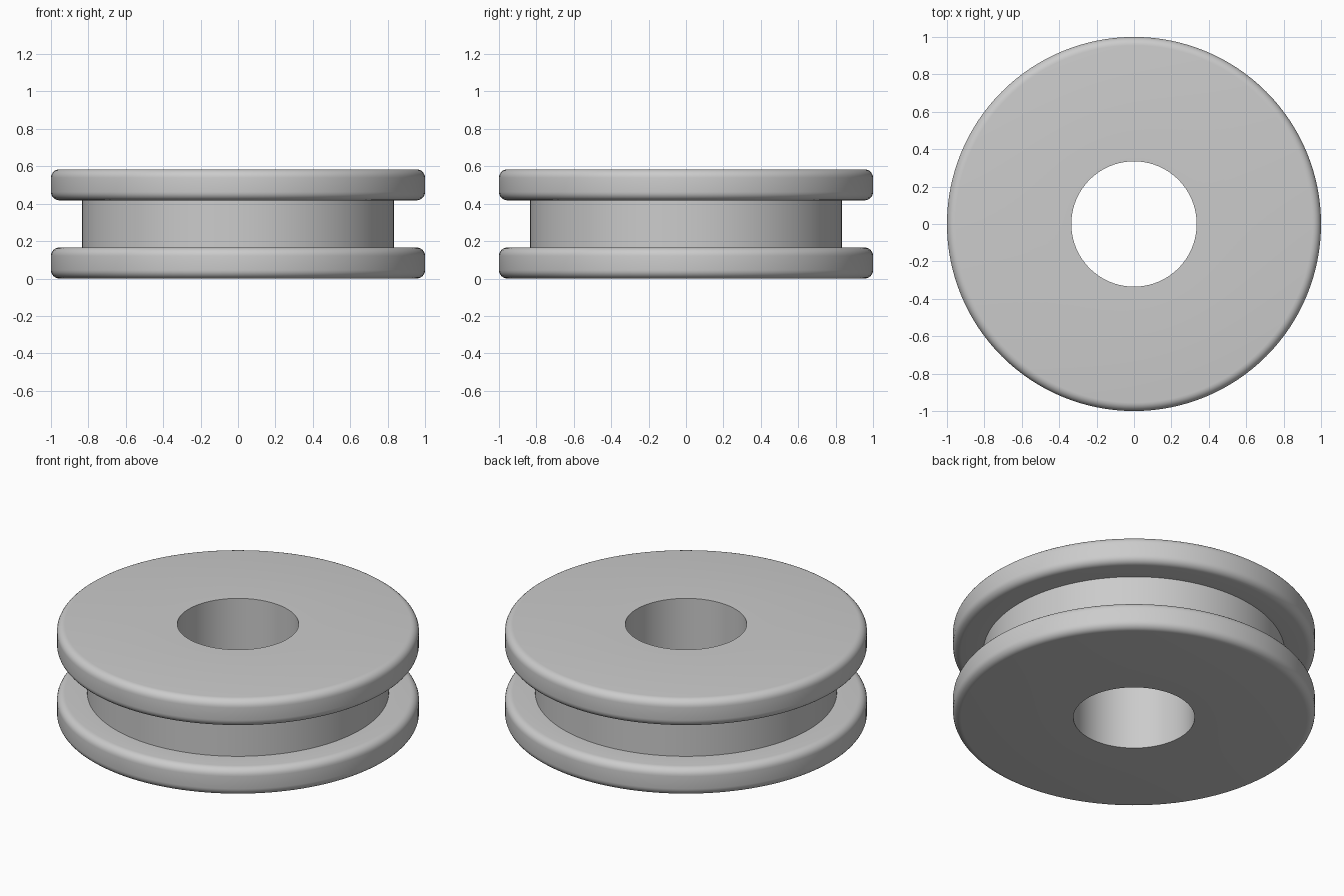
import bpy
import bmesh
import math
from mathutils import Vector

HEIGHT, FLANGE = 0.584, 0.166
RIM, GROOVE, BORE = 1.0, 0.833, 0.335
ROUND, SEGMENTS = 0.045, 128

if "Cube" in bpy.data.objects:
    bpy.data.objects.remove(bpy.data.objects["Cube"])

grey = bpy.data.materials.new("plain grey")
grey.use_nodes = True
colour = (0.6, 0.6, 0.6, 1)
grey.diffuse_color = colour
grey.node_tree.nodes["Principled BSDF"].inputs["Base Color"].default_value = colour


def corner(z, start):
    """Quarter-round rim corner, from the start angle in degrees."""
    return [(RIM - ROUND + ROUND * math.cos(math.radians(start + 15 * i)),
             z + ROUND * math.sin(math.radians(start + 15 * i))) for i in range(7)]


def flange(bottom):
    """Outer profile of one rounded flange, bottom to top."""
    return corner(bottom + ROUND, -90) + corner(bottom + FLANGE - ROUND, 0)


# Closed cross-section: bore, lower flange, groove, upper flange
upper = HEIGHT - FLANGE
profile = ([(BORE, 0)] + flange(0) + [(GROOVE, FLANGE), (GROOVE, upper)]
           + flange(upper) + [(BORE, HEIGHT)])

# Revolve the cross-section into a grooved wheel
bm = bmesh.new()
verts = [bm.verts.new((r, 0, z)) for r, z in profile]
edges = [bm.edges.new((v, verts[(i + 1) % len(verts)])) for i, v in enumerate(verts)]
bmesh.ops.spin(bm, geom=verts + edges, cent=Vector(), axis=(0, 0, 1),
               angle=math.tau, steps=SEGMENTS, use_merge=True)
bmesh.ops.remove_doubles(bm, verts=bm.verts, dist=0.0001)
bmesh.ops.recalc_face_normals(bm, faces=bm.faces)
mesh = bpy.data.meshes.new("grooved_wheel")
bm.to_mesh(mesh)
bm.free()
mesh.materials.append(grey)
wheel = bpy.data.objects.new("grooved_wheel", mesh)
bpy.context.collection.objects.link(wheel)

# Smooth the curved surfaces, keeping bore and groove edges crisp
bpy.ops.object.select_all(action="DESELECT")
wheel.select_set(True)
bpy.context.view_layer.objects.active = wheel
bpy.ops.object.shade_smooth_by_angle(angle=math.radians(35))
